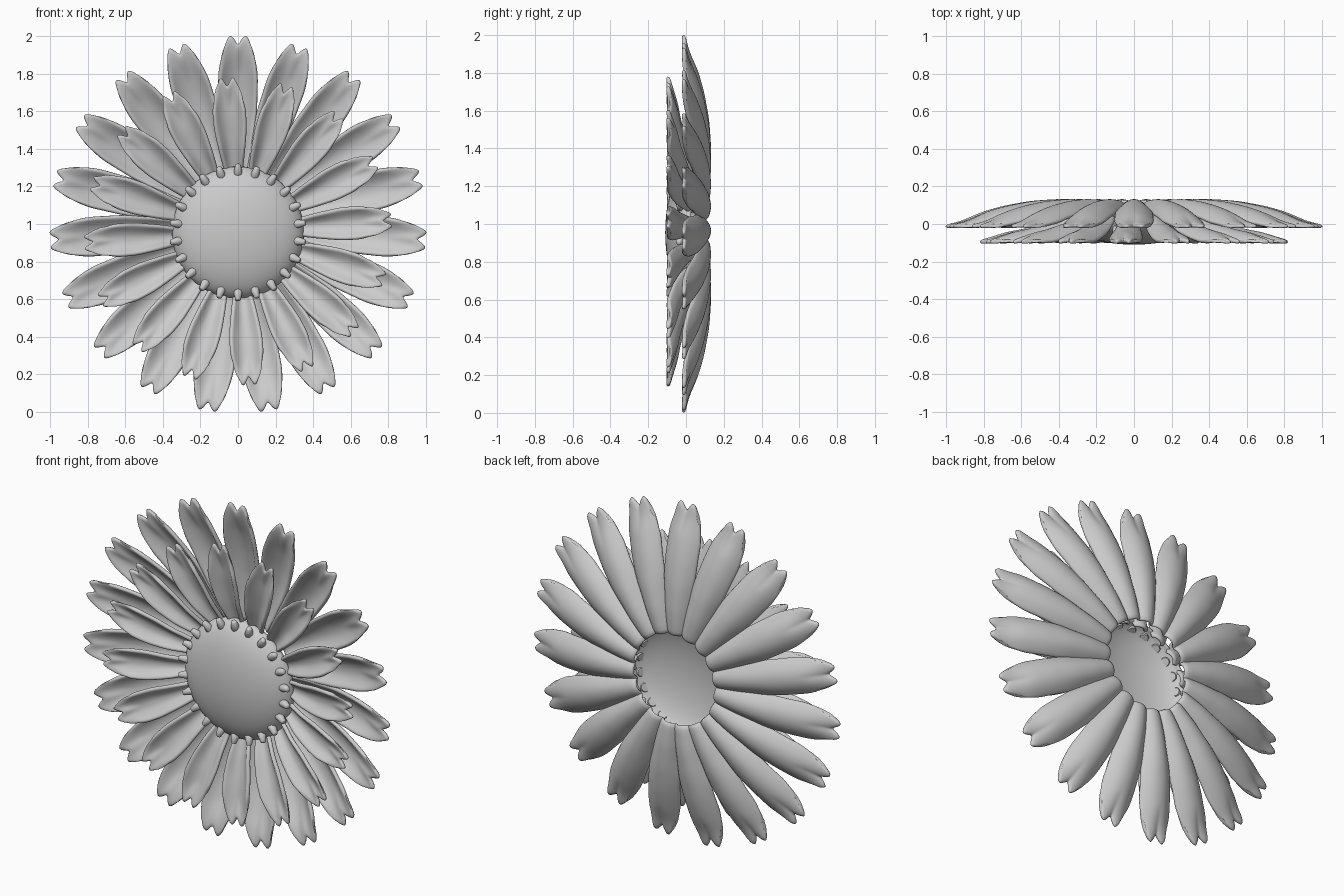
import bpy, bmesh, math
from mathutils import Matrix, Vector

if "Cube" in bpy.data.objects:
    bpy.data.objects.remove(bpy.data.objects["Cube"])

grey = bpy.data.materials.new("soft_grey")
grey.use_nodes = True
grey.diffuse_color = (0.6, 0.6, 0.6, 1)
grey.node_tree.nodes["Principled BSDF"].inputs["Base Color"].default_value = (0.6, 0.6, 0.6, 1)


def finish(name, bm):
    bmesh.ops.recalc_face_normals(bm, faces=bm.faces)
    mesh = bpy.data.meshes.new(name)
    bm.to_mesh(mesh)
    bm.free()
    mesh.materials.append(grey)
    obj = bpy.data.objects.new(name, mesh)
    bpy.context.collection.objects.link(obj)
    bpy.context.view_layer.objects.active = obj
    for other in bpy.context.selected_objects:
        other.select_set(False)
    obj.select_set(True)
    bpy.ops.object.shade_smooth_by_angle(angle=math.radians(50))
    return obj


def sample(points, x):
    """Smooth interpolation through a few (x, value) points."""
    for (a, va), (b, vb) in zip(points, points[1:]):
        if x <= b:
            return va + (vb - va) * (x - a) / (b - a)
    return points[-1][1]


def petal_ring(name, count, start, centre_z, root, tip, widths, ridge, cup):
    bm = bmesh.new()
    across, along = 12, 14
    for k in range(count):
        turn = Matrix.Rotation(start + k * math.tau / count, 3, 'Y')
        rows = []
        for j in range(along + 1):
            t = j / along
            row = []
            for i in range(across + 1):
                u = 2 * i / across - 1
                a = abs(u)
                # Two rounded lobes with a notch between them
                if a < 0.5:
                    end = tip - 0.055 * (1 - a / 0.5) ** 1.5
                else:
                    end = tip - 0.09 * ((a - 0.5) / 0.5) ** 2
                r = root + (end - root) * t
                curl = max(0, (t - 0.8) / 0.2)
                bend = cup * sample([(0, 0.5), (0.3, 1), (0.8, 1), (1, 0.35)], t)
                y = sample(ridge, r) - bend * a ** 2.2 - 0.02 * curl * (1 - a)
                row.append(bm.verts.new(turn @ Vector((u * sample(widths, t), y, r))))
            rows.append(row)
        for lo, hi in zip(rows, rows[1:]):
            for i in range(across):
                bm.faces.new((lo[i], lo[i + 1], hi[i + 1], hi[i]))
    obj = finish(name, bm)
    obj.location.z = centre_z
    # Thick rolled rim
    shell = obj.modifiers.new("thickness", 'SOLIDIFY')
    shell.thickness = 0.024
    shell.offset = 0
    smooth = obj.modifiers.new("rounding", 'SUBSURF')
    smooth.levels = smooth.render_levels = 1
    return obj


# Back ring of long petals, arched from the hub to the tips
petal_ring("outer_petals", 19, 0, 0.997, 0.26, 1.01,
           [(0, 0.046), (0.25, 0.075), (0.5, 0.098), (0.8, 0.104), (0.93, 0.095), (1, 0.078)],
           [(0.26, 0.115), (0.4, 0.122), (0.55, 0.112), (0.7, 0.085), (0.82, 0.05), (0.92, 0.012), (1.01, 0)],
           0.055)

# Front ring of shorter petals
petal_ring("inner_petals", 16, math.radians(-4.2), 0.96, 0.3, 0.825,
           [(0, 0.04), (0.25, 0.062), (0.55, 0.084), (0.8, 0.086), (0.93, 0.078), (1, 0.062)],
           [(0.3, 0.05), (0.45, 0.0), (0.6, -0.04), (0.72, -0.062), (0.83, -0.085)],
           0.05)

# Domed centre: a spherical cap spun around the flower axis, hollow behind
bm = bmesh.new()
radius, depth, rim_y = 0.352, 0.135, 0.025
profile = []
for i in range(15):
    a = i / 14 * math.pi / 2
    profile.append(bm.verts.new((radius * math.sin(a), rim_y - depth * math.cos(a), 0)))
edges = [bm.edges.new(pair) for pair in zip(profile, profile[1:])]
bmesh.ops.spin(bm, geom=profile + edges, cent=(0, 0, 0), axis=(0, 1, 0),
               angle=math.tau, steps=64, use_duplicate=False)
bmesh.ops.remove_doubles(bm, verts=bm.verts, dist=0.0005)
dome = finish("flower_centre", bm)
dome.location.z = 0.955
wall = dome.modifiers.new("thickness", 'SOLIDIFY')
wall.thickness = 0.012

# Small tapered studs around the rim of the dome
bm = bmesh.new()
for k in range(22):
    place = (Matrix.Rotation(k * math.tau / 22, 4, 'Y')
             @ Matrix.Translation((0, -0.03, 0.335)) @ Matrix.Rotation(0.4, 4, 'X'))
    made = bmesh.ops.create_cone(bm, cap_ends=True, segments=8, radius1=0.028,
                                 radius2=0.015, depth=0.06, matrix=place)
    ends = {e for v in made["verts"] for e in v.link_edges}
    bmesh.ops.bevel(bm, geom=list(ends), offset=0.004, segments=1, affect='EDGES')
studs = finish("rim_studs", bm)
studs.location.z = 0.955
